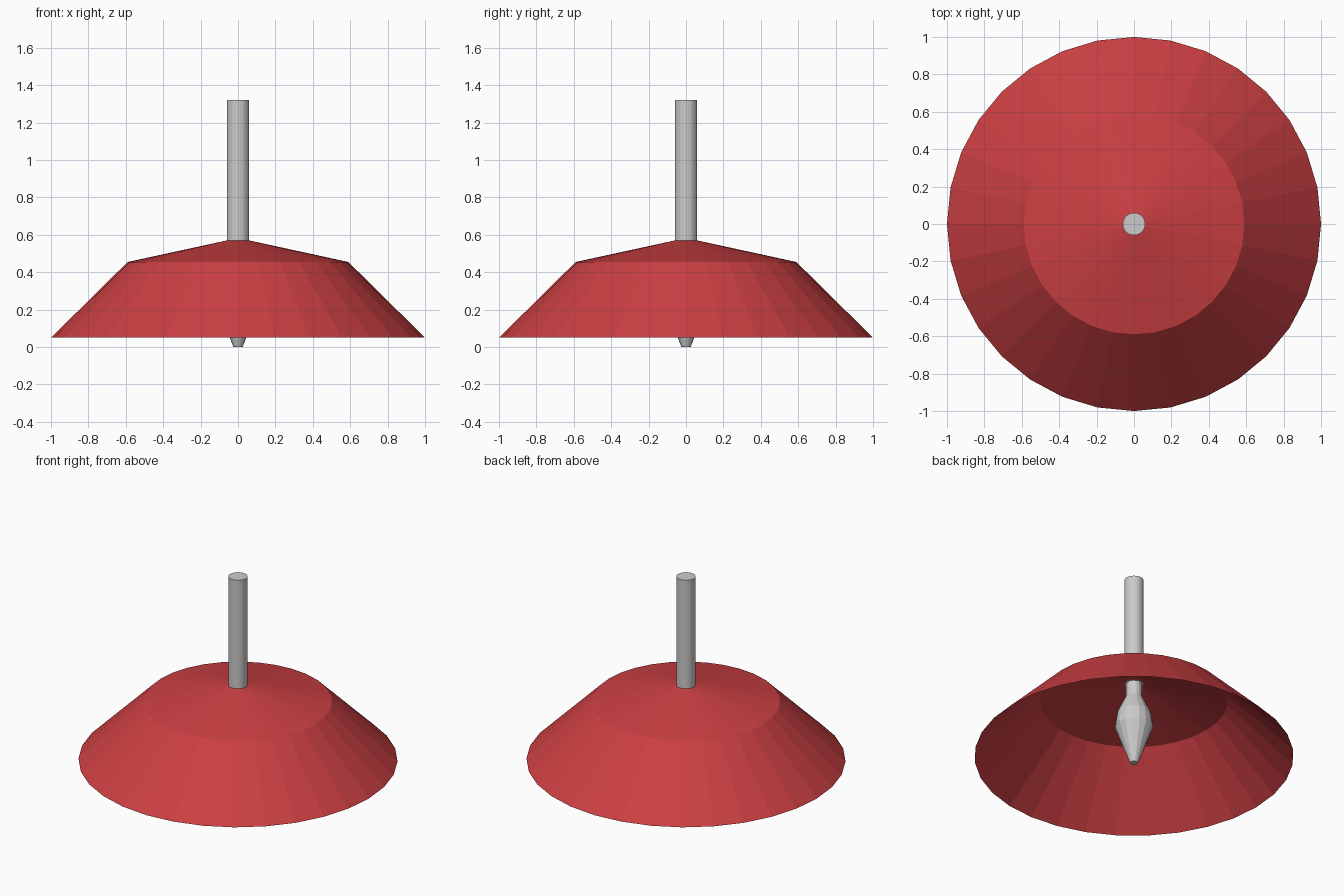
import bpy, bmesh, math

if "Cube" in bpy.data.objects:
    bpy.data.objects.remove(bpy.data.objects["Cube"])


def lathe(name, profile, sides, caps=True):
    """Revolve (radius, z) points about the z axis with flat faces."""
    bm = bmesh.new()
    rings = [[bm.verts.new((r * math.cos(math.tau * i / sides),
                            r * math.sin(math.tau * i / sides), z))
              for i in range(sides)] for r, z in profile]
    for a, b in zip(rings, rings[1:]):
        for i in range(sides):
            j = (i + 1) % sides
            bm.faces.new((a[i], a[j], b[j], b[i]))
    if caps:
        bm.faces.new(rings[0][::-1])
        bm.faces.new(rings[-1])
    mesh = bpy.data.meshes.new(name)
    bm.to_mesh(mesh)
    bm.free()
    ob = bpy.data.objects.new(name, mesh)
    bpy.context.collection.objects.link(ob)
    return ob


red = bpy.data.materials.new("red_enamel")
red.diffuse_color = (0.6, 0.05, 0.055, 1)
red.use_nodes = True
red.node_tree.nodes["Principled BSDF"].inputs["Base Color"].default_value = red.diffuse_color

# Thin open shade, two conical bands
shade = lathe("shade", [(1.0, 0.05), (0.59, 0.455), (0.06, 0.57)], 32, caps=False)
shade.data.materials.append(red)

# Hanging rod
lathe("rod", [(0.06, 0.57), (0.06, 1.32)], 32)

# Bulb with a neck and a tapered tip
lathe("bulb", [(0.025, 0.0), (0.12, 0.26), (0.105, 0.36),
               (0.05, 0.48), (0.05, 0.57)], 16)
